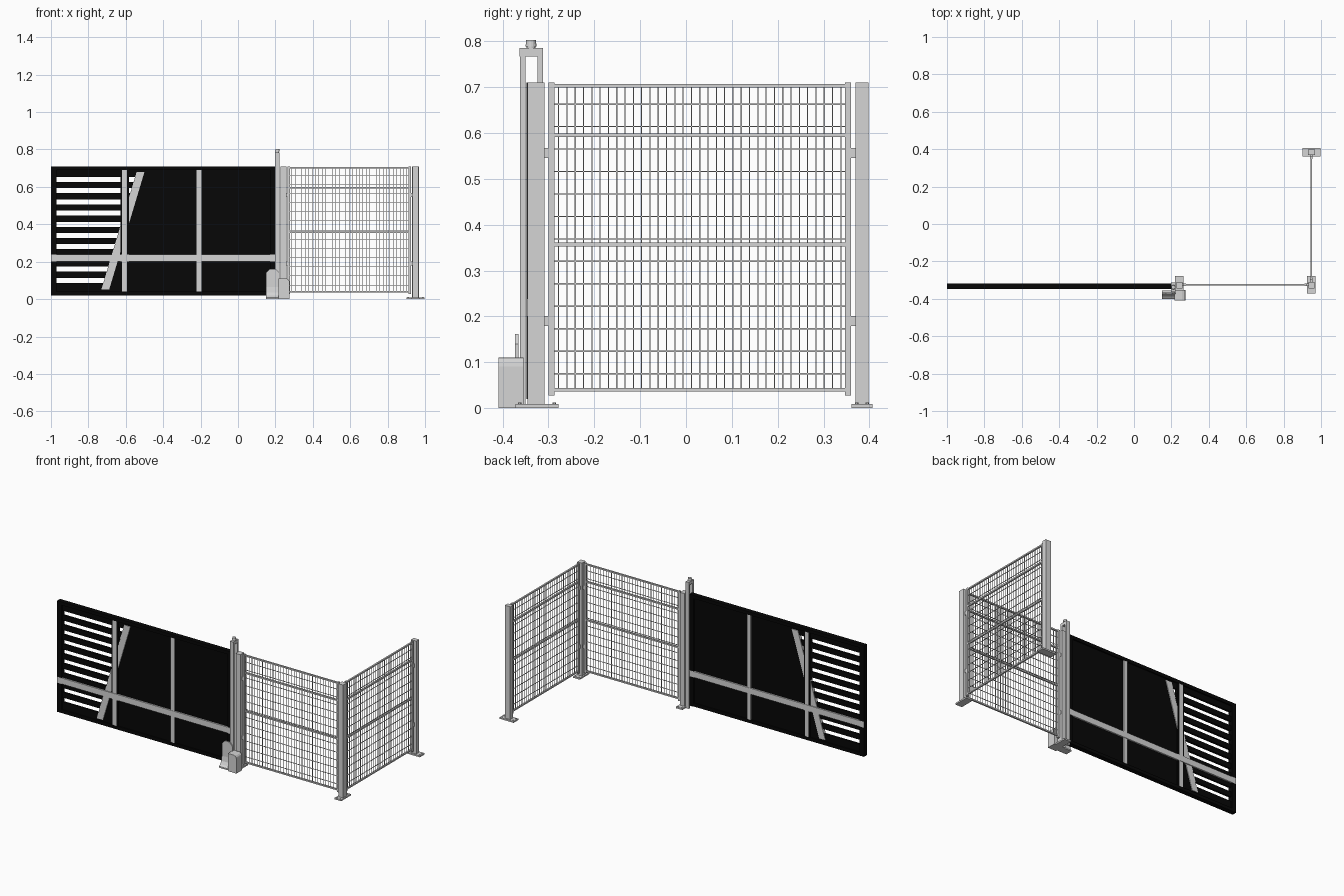
import bpy, bmesh
from math import radians
from mathutils import Matrix, Vector

cube = bpy.data.objects.get("Cube")
if cube:
    bpy.data.objects.remove(cube)


def material(name, value):
    m = bpy.data.materials.new(name)
    m.use_nodes = True
    color = (value, value, value, 1)
    m.diffuse_color = color
    m.node_tree.nodes["Principled BSDF"].inputs["Base Color"].default_value = color
    return m


GREY = material("galvanised grey", 0.66)
BLACK = material("gate black", 0.002)


def finish(bm, name, mat, matrix=None):
    if matrix:
        bm.transform(matrix)
    bmesh.ops.recalc_face_normals(bm, faces=bm.faces)
    mesh = bpy.data.meshes.new(name)
    bm.to_mesh(mesh)
    bm.free()
    mesh.materials.append(mat)
    ob = bpy.data.objects.new(name, mesh)
    bpy.context.collection.objects.link(ob)


def add_box(bm, x0, x1, y0, y1, z0, z1):
    mat = Matrix.Translation(((x0 + x1) / 2, (y0 + y1) / 2, (z0 + z1) / 2))
    mat = mat @ Matrix.Diagonal((x1 - x0, y1 - y0, z1 - z0, 1))
    bmesh.ops.create_cube(bm, size=1, matrix=mat)


def add_cylinder(bm, x, y, z0, z1, r0, r1, sides=16):
    bmesh.ops.create_cone(bm, cap_ends=True, segments=sides, radius1=r0, radius2=r1,
                          depth=z1 - z0, matrix=Matrix.Translation((x, y, (z0 + z1) / 2)))


def add_prism(bm, points, offset):
    base = bm.faces.new([bm.verts.new(p) for p in points])
    geo = bmesh.ops.extrude_face_region(bm, geom=[base], use_keep_orig=True)
    verts = [v for v in geo["geom"] if isinstance(v, bmesh.types.BMVert)]
    bmesh.ops.translate(bm, verts=verts, vec=Vector(offset))


def box(name, mat, *size):
    bm = bmesh.new()
    add_box(bm, *size)
    finish(bm, name, mat)


# Sliding gate: outer frame
GY, TOP, LOW = -0.333, 0.71, 0.02
LEFT, RIGHT = -1.0, 0.2
IN_LEFT, IN_TOP, IN_LOW = LEFT + 0.03, TOP - 0.02, LOW + 0.02
bm = bmesh.new()
fy = (GY - 0.0145, GY + 0.0145)
add_box(bm, LEFT, RIGHT, *fy, IN_TOP, TOP)
add_box(bm, LEFT, RIGHT, *fy, LOW, IN_LOW)
add_box(bm, LEFT, IN_LEFT, *fy, IN_LOW, IN_TOP)
add_box(bm, RIGHT - 0.03, RIGHT, *fy, IN_LOW, IN_TOP)
finish(bm, "gate_frame", BLACK)


def brace_x(z):
    return -0.713 + 0.3 * (z - IN_LOW)


def gate_prism(bm, x0a, x1a, z0, x0b, x1b, z1, thick):
    y = GY - thick / 2
    add_prism(bm, [(x0a, y, z0), (x1a, y, z0), (x1b, y, z1), (x0b, y, z1)], (0, thick, 0))


# Solid sheet beyond the diagonal, slats on the other side
bm = bmesh.new()
gate_prism(bm, brace_x(IN_LOW), RIGHT - 0.03, IN_LOW,
           brace_x(IN_TOP), RIGHT - 0.03, IN_TOP, 0.012)
finish(bm, "gate_sheet", BLACK)

bm = bmesh.new()
gaps = [0.64 - 0.06 * i for i in range(10)]
tops = [IN_TOP] + [g - 0.0135 for g in gaps]
bottoms = [g + 0.0135 for g in gaps] + [IN_LOW]
for z1, z0 in zip(tops, bottoms):
    gate_prism(bm, IN_LEFT, brace_x(z0), z0, IN_LEFT, brace_x(z1), z1, 0.012)
finish(bm, "gate_slats", BLACK)

# Grey diagonal, uprights and rail, with black edging beside the first upright
bm = bmesh.new()
a, b, h = brace_x(0.05), brace_x(0.68), 0.021
gate_prism(bm, a - h, a + h, 0.05, b - h, b + h, 0.68, 0.02)
finish(bm, "gate_brace", GREY)
for x in (-0.606, -0.208):
    box("gate_upright", GREY, x - 0.013, x + 0.013, GY - 0.0135, GY + 0.0135, IN_LOW, IN_TOP)
for x0, x1 in ((-0.628, -0.619), (-0.593, -0.584)):
    box("upright_edging", BLACK, x0, x1, GY - 0.0105, GY + 0.0105, IN_LOW, IN_TOP)
box("gate_rail", GREY, LEFT, RIGHT, GY - 0.0155, GY + 0.0155, 0.201, 0.238)

# Guide portal with beacon
for y0, y1 in ((-0.362, -0.35), (-0.324, -0.312)):
    box("portal_post", GREY, 0.199, 0.222, y0, y1, 0.0, 0.767)
box("portal_cap", GREY, 0.199, 0.222, -0.363, -0.312, 0.767, 0.785)
bm = bmesh.new()
add_cylinder(bm, 0.2105, -0.338, 0.785, 0.79, 0.0095, 0.0095)
add_cylinder(bm, 0.2105, -0.338, 0.789, 0.803, 0.012, 0.0105)
finish(bm, "beacon", GREY)


# Fence posts with foot plates and bolts
def post(name, x, y, sx, sy, px0, px1, py0, py1):
    bm = bmesh.new()
    add_box(bm, x - sx, x + sx, y - sy, y + sy, 0.008, TOP)
    add_box(bm, px0, px1, py0, py1, 0, 0.009)
    along_x = px1 - px0 > py1 - py0
    for s in (0.1, 0.9):
        for t in (0.25, 0.75):
            u, v = (s, t) if along_x else (t, s)
            add_cylinder(bm, px0 + (px1 - px0) * u, py0 + (py1 - py0) * v,
                         0.009, 0.012, 0.004, 0.004, 6)
    finish(bm, name, GREY)


post("gate_side_post", 0.2425, -0.3275, 0.0155, 0.0185, 0.22, 0.264, -0.37, -0.278)
post("corner_post", 0.948, -0.3275, 0.016, 0.0185, 0.924, 0.97, -0.372, -0.278)
post("far_post", 0.948, 0.384, 0.0185, 0.014, 0.9, 0.997, 0.361, 0.407)


# Mesh fence panel, built along x and turned into place
def panel(name, matrix):
    half = 0.33
    inner = half - 0.013
    bm = bmesh.new()
    for s in (-1, 1):
        x = s * (half - 0.0065)
        add_box(bm, x - 0.0065, x + 0.0065, -0.0065, 0.0065, 0.027, TOP)
        for z in (0.19, 0.556):
            x = s * (half + 0.005)
            add_box(bm, x - 0.006, x + 0.006, -0.006, 0.006, z - 0.011, z + 0.011)
    for z in (0.04, 0.357, 0.595, 0.703):
        add_box(bm, -inner, inner, -0.005, 0.005, z - 0.0042, z + 0.0042)
    finish(bm, name + "_frame", GREY, matrix)

    bm = bmesh.new()
    for i in range(35):
        x = (i - 17) * 0.0181
        add_box(bm, x - 0.0012, x + 0.0012, -0.0012, 0.0012, 0.04, 0.703)
    for i in range(13):
        z = 0.663 - 0.049 * i
        add_box(bm, -inner, inner, -0.003, 0, z - 0.0014, z + 0.0014)
    finish(bm, name + "_wires", GREY, matrix)


panel("front_panel", Matrix.Translation((0.595, -0.325, 0)))
panel("side_panel", Matrix.Translation((0.948, 0.03, 0)) @ Matrix.Rotation(radians(90), 4, "Z"))

# Drive unit: motor box with a rounded corner
bm = bmesh.new()
y = -0.409
add_prism(bm, [(0.217, y, 0), (0.275, y, 0), (0.275, y, 0.091), (0.2735, y, 0.099),
               (0.267, y, 0.107), (0.257, y, 0.11), (0.217, y, 0.11)], (0, 0.055, 0))
finish(bm, "motor_box", GREY)

# Back plate with clipped corners, flared skirt and base
bm = bmesh.new()
y = -0.373
add_prism(bm, [(0.15, y, 0), (0.222, y, 0), (0.222, y, 0.14), (0.202, y, 0.162),
               (0.17, y, 0.162), (0.15, y, 0.14)], (0, 0.008, 0))
finish(bm, "drive_plate", GREY)
bm = bmesh.new()
x = 0.15
add_prism(bm, [(x, -0.37, 0), (x, -0.4, 0), (x, -0.4, 0.009), (x, -0.388, 0.018),
               (x, -0.378, 0.035), (x, -0.373, 0.065), (x, -0.37, 0.065)], (0.067, 0, 0))
finish(bm, "drive_skirt", GREY)
box("drive_base", GREY, 0.15, 0.27, -0.4, -0.355, 0, 0.008)
